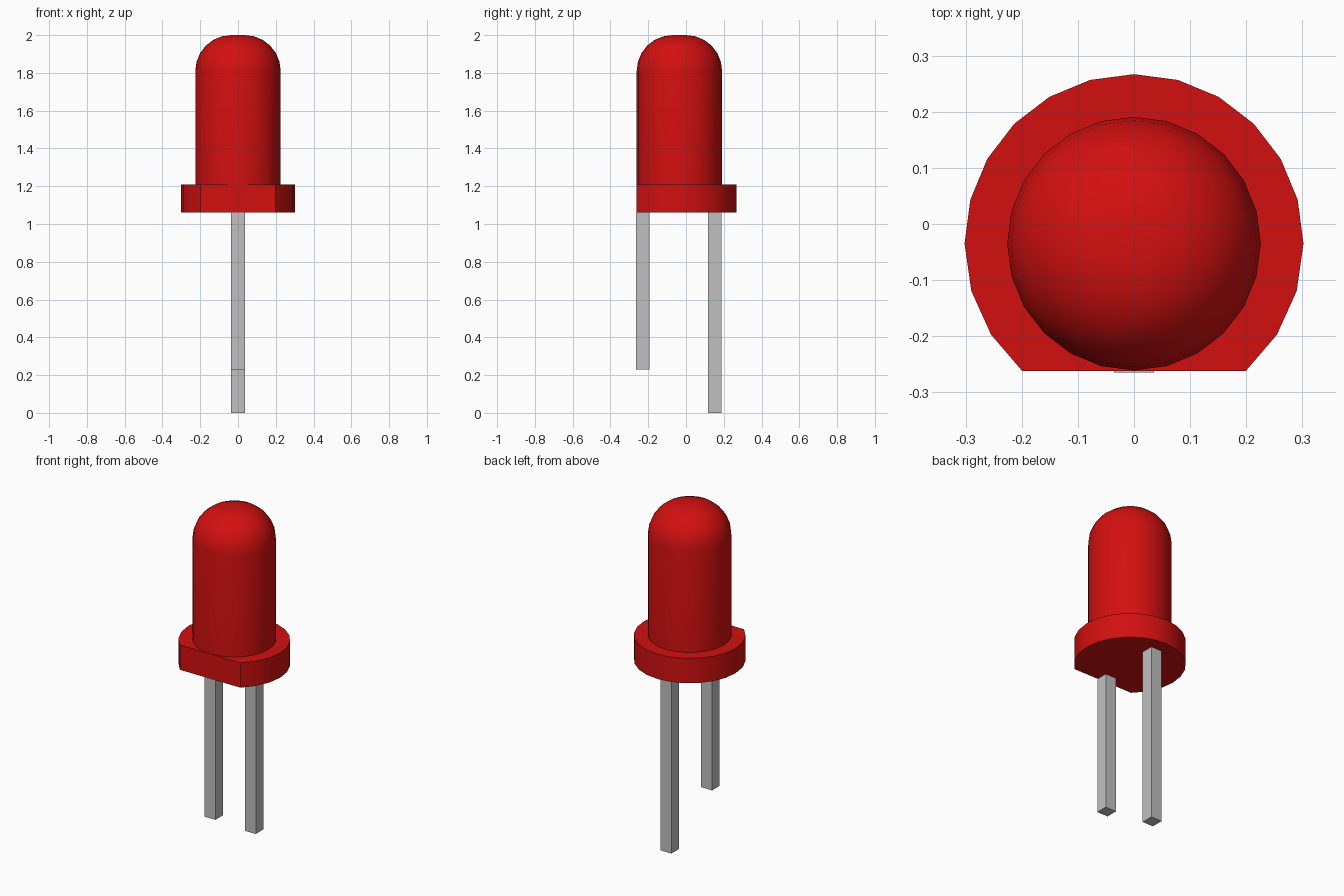
import bpy, bmesh, math

old = bpy.data.objects.get("Cube")
if old:
    bpy.data.objects.remove(old, do_unlink=True)


def material(name, rgb, rough):
    m = bpy.data.materials.new(name)
    m.use_nodes = True
    m.diffuse_color = (*rgb, 1)
    bsdf = m.node_tree.nodes["Principled BSDF"]
    bsdf.inputs["Base Color"].default_value = (*rgb, 1)
    bsdf.inputs["Roughness"].default_value = rough
    return m


RED = material("red plastic", (0.65, 0.005, 0.005), 0.4)
GREY = material("grey metal", (0.53, 0.53, 0.53), 0.4)

CY = -0.035             # y of the lens axis
BASE, RIM = 1.06, 1.208  # bottom and top of the flange
FLAT = -0.262           # y of the flange's flat side


def finish(name, bm, mat, smooth):
    bmesh.ops.recalc_face_normals(bm, faces=bm.faces)
    me = bpy.data.meshes.new(name)
    bm.to_mesh(me)
    bm.free()
    me.materials.append(mat)
    ob = bpy.data.objects.new(name, me)
    bpy.context.collection.objects.link(ob)
    if smooth:
        bpy.ops.object.select_all(action="DESELECT")
        ob.select_set(True)
        bpy.context.view_layer.objects.active = ob
        bpy.ops.object.shade_smooth_by_angle(angle=math.radians(32))
    return ob


def loft(name, rings, mat, smooth=True):
    """Skin between equal-length rings of points and cap both ends."""
    bm = bmesh.new()
    loops = [[bm.verts.new(p) for p in ring] for ring in rings]
    n = len(loops[0])
    for a, b in zip(loops, loops[1:]):
        for i in range(n):
            j = (i + 1) % n
            bm.faces.new((a[i], a[j], b[j], b[i]))
    bm.faces.new(loops[0])
    bm.faces.new(loops[-1])
    return finish(name, bm, mat, smooth)


# Lens: straight barrel with a rounded top ending in a small flat
R, FILLET, STEPS = 0.226, 0.19, 6
profile = [(R, RIM)]
for k in range(STEPS + 1):
    a = math.pi / 2 * k / STEPS
    profile.append((R - FILLET + FILLET * math.cos(a),
                    2 - FILLET + FILLET * math.sin(a)))
angles = [math.tau * i / 24 for i in range(24)]
loft("lens", [[(r * math.cos(a), CY + r * math.sin(a), z) for a in angles]
              for r, z in profile], RED)

# Flange: disc cut off by a flat front side
FR = 0.302
cut = math.asin((FLAT - CY) / FR)
arc = [cut * k / 3 for k in (3, 2, 1)]
arc += [math.pi * i / 12 for i in range(13)]
arc += [math.pi - cut * k / 3 for k in (1, 2, 3)]
loft("flange", [[(FR * math.cos(a), CY + FR * math.sin(a), z) for a in arc]
                for z in (BASE, RIM)], RED)

# Square wire legs, the front one shorter
W = 0.036
for name, y0, y1, bottom in (("front_leg", -0.265, -0.194, 0.23),
                             ("back_leg", 0.116, 0.189, 0.0)):
    loft(name, [[(-W, y0, z), (W, y0, z), (W, y1, z), (-W, y1, z)]
                for z in (bottom, BASE + 0.002)], GREY, smooth=False)
